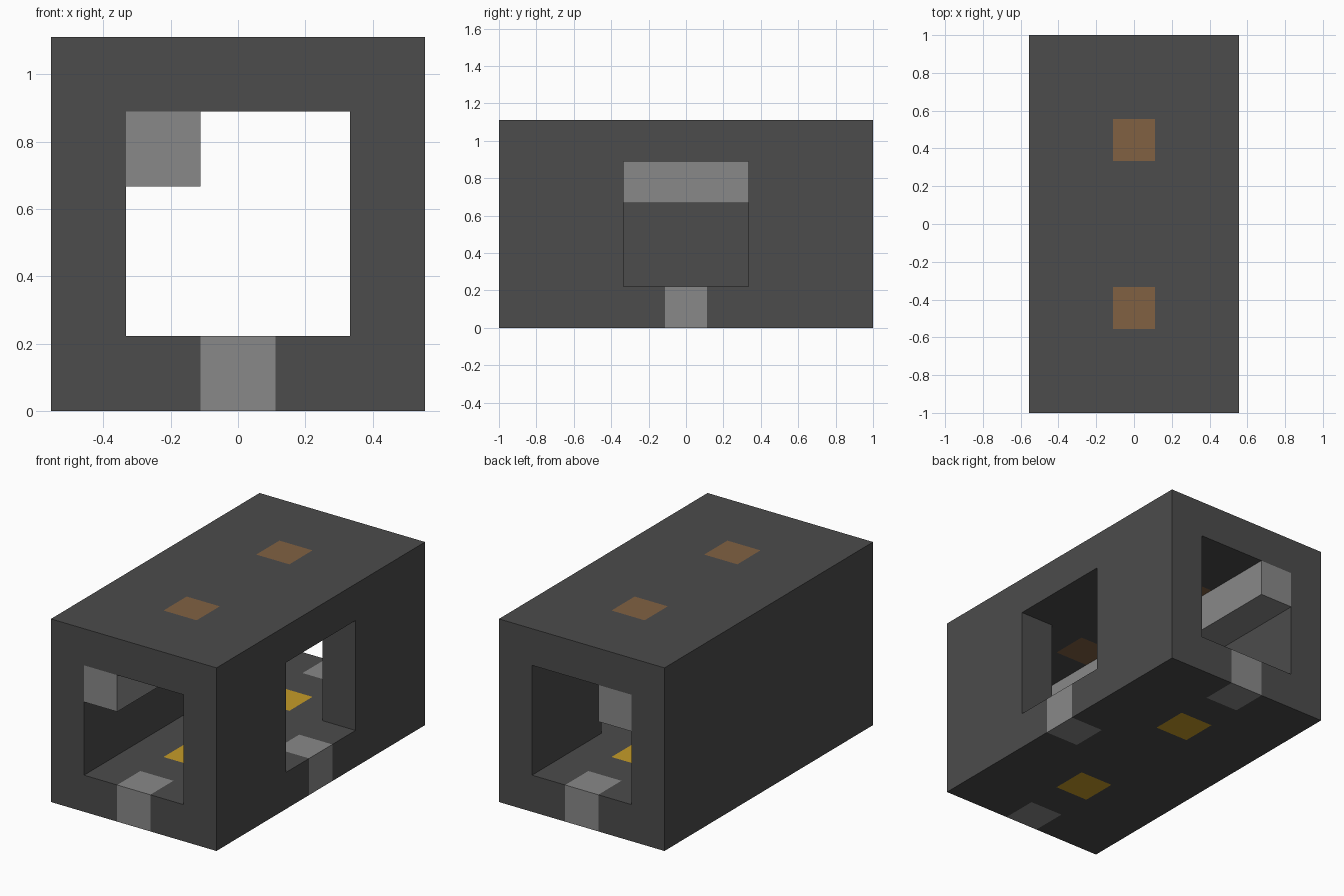
import bpy
import bmesh
from mathutils import Vector

cube = bpy.data.objects.get("Cube")
if cube:
    bpy.data.objects.remove(cube, do_unlink=True)

# The tunnel is a grid of cubic blocks, NX x NY x NZ
NX, NY, NZ = 5, 9, 5
SIZE = 2 / NY
MID = NX // 2


def material(name, colour):
    mat = bpy.data.materials.new(name)
    mat.use_nodes = True
    mat.diffuse_color = (*colour, 1)
    bsdf = mat.node_tree.nodes["Principled BSDF"]
    bsdf.inputs["Base Color"].default_value = (*colour, 1)
    bsdf.inputs["Roughness"].default_value = 0.9
    return mat


charcoal = material("charcoal", (0.072, 0.072, 0.072))
grey = material("light grey", (0.25, 0.25, 0.25))
brown = material("brown", (0.22, 0.12, 0.055))
yellow = material("yellow", (0.56, 0.33, 0.022))


def box(x, y, z):
    """Set of blocks covering the inclusive index ranges."""
    return {(i, j, k)
            for i in range(x[0], x[1] + 1)
            for j in range(y[0], y[1] + 1)
            for k in range(z[0], z[1] + 1)}


def at(i, j, k):
    return box((i, i), (j, j), (k, k))


# Hollow passage along y and a doorway in the left wall
passage = box((1, NX - 2), (0, NY - 1), (1, NZ - 2))
doorway = box((NX - 1, NX - 1), (3, 5), (1, NZ - 2))
whole = box((0, NX - 1), (0, NY - 1), (0, NZ - 1)) - passage - doorway

# Coloured parts set flush into the shell, and the beam under the ceiling
parts = {
    "ceiling_beam": (box((1, 1), (0, NY - 1), (NZ - 2, NZ - 2)), grey),
    "front_threshold": (at(MID, 0, 0), grey),
    "back_threshold": (at(MID, NY - 1, 0), grey),
    "side_threshold": (at(NX - 1, NY // 2, 0), grey),
}
for end, j in (("front", 2), ("back", NY - 3)):
    parts[end + "_floor_panel"] = (at(MID, j, 0), yellow)
    parts[end + "_roof_panel"] = (at(MID, j, NZ - 1), brown)

inlays = set().union(*(cells for cells, _ in parts.values()))
parts["tunnel_shell"] = (whole - inlays, charcoal)
solid = whole | inlays


def build(name, cells, mat):
    """Make a mesh from the exposed sides of the blocks."""
    bm = bmesh.new()
    for cell in sorted(cells):
        centre = Vector((cell[0] - (NX - 1) / 2,
                         cell[1] - (NY - 1) / 2,
                         cell[2] + 0.5))
        for axis in range(3):
            for sign in (-1, 1):
                normal = Vector((0, 0, 0))
                normal[axis] = sign
                neighbour = tuple(int(c + n) for c, n in zip(cell, normal))
                if neighbour in solid:
                    continue
                u = Vector((0, 0, 0))
                u[(axis + 1) % 3] = 1
                v = normal.cross(u)
                corners = (-u - v, u - v, u + v, v - u)
                bm.faces.new([bm.verts.new((centre + (normal + c) / 2) * SIZE)
                              for c in corners])
    bmesh.ops.remove_doubles(bm, verts=bm.verts, dist=SIZE / 100)
    mesh = bpy.data.meshes.new(name)
    bm.to_mesh(mesh)
    bm.free()
    mesh.materials.append(mat)
    obj = bpy.data.objects.new(name, mesh)
    bpy.context.scene.collection.objects.link(obj)


for name, (cells, mat) in parts.items():
    build(name, cells, mat)
